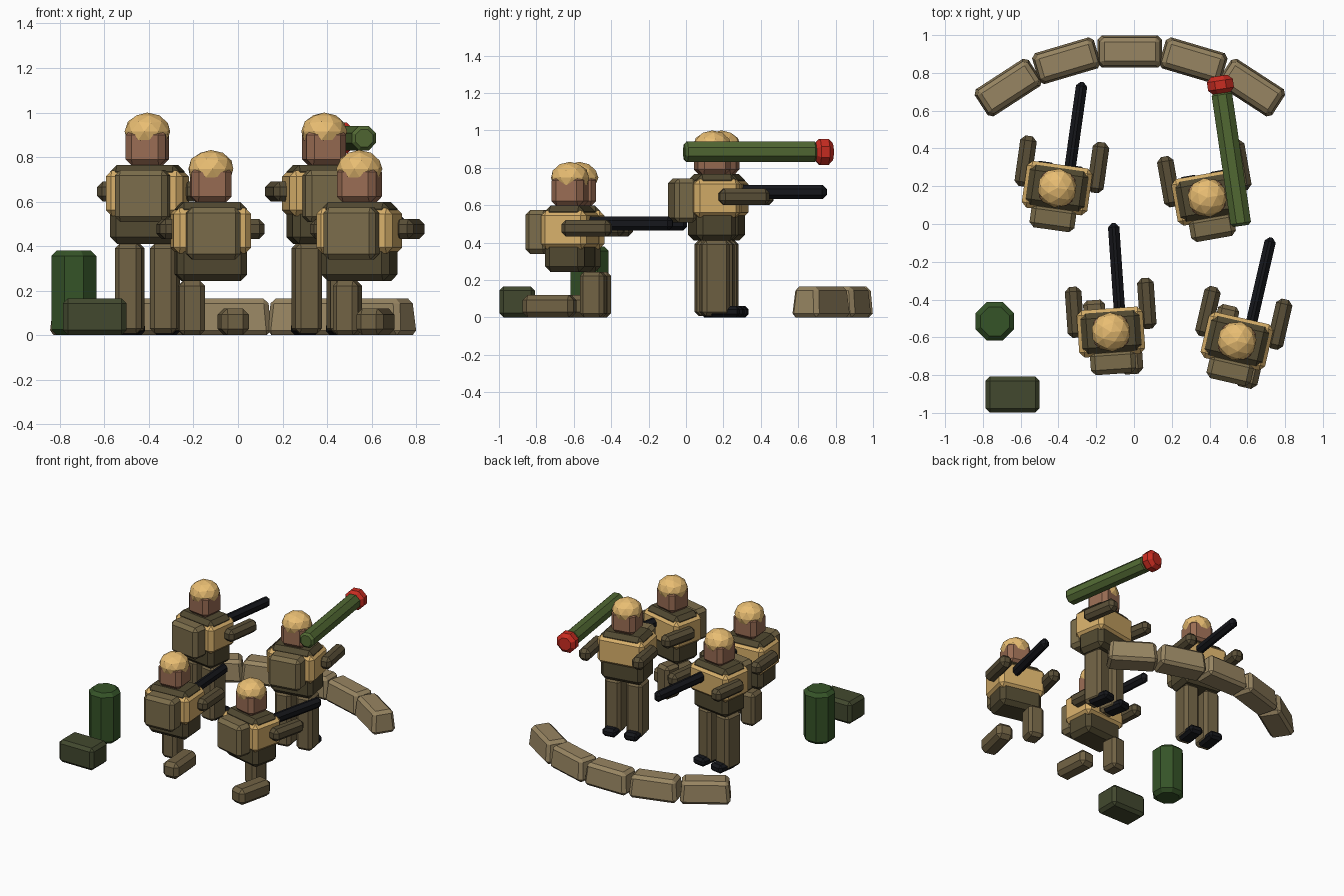
import bpy, bmesh
from math import radians, sin, cos
from mathutils import Matrix, Vector

if "Cube" in bpy.data.objects:
    bpy.data.objects.remove(bpy.data.objects["Cube"])


def material(name, rgb):
    m = bpy.data.materials.new(name)
    m.diffuse_color = [(c / 255) ** 2.2 for c in rgb] + [1]
    m.use_nodes = True
    m.node_tree.nodes["Principled BSDF"].inputs["Base Color"].default_value = m.diffuse_color
    return m


CLOTH = material("cloth", (112, 98, 70))
SLEEVE = material("sleeve", (90, 80, 58))
TUNIC = material("tunic", (82, 74, 52))
VEST = material("vest", (214, 174, 106))
HELMET = material("helmet", (232, 188, 114))
SKIN = material("skin", (152, 108, 84))
PACK = material("pack", (122, 108, 76))
SACK = material("sack", (150, 132, 98))
BLACK = material("black", (28, 29, 33))
TUBE = material("tube", (82, 104, 54))
RED = material("red", (200, 48, 38))
DRUM = material("drum", (56, 84, 44))
CRATE = material("crate", (68, 74, 50))


def finish(bm, name, mat, matrix):
    me = bpy.data.meshes.new(name)
    bm.to_mesh(me)
    bm.free()
    me.materials.append(mat)
    ob = bpy.data.objects.new(name, me)
    ob.matrix_world = matrix
    bpy.context.collection.objects.link(ob)
    return ob


def chamfer(bm, width, edges=None):
    bmesh.ops.bevel(bm, geom=edges or bm.edges[:], offset=width, segments=1,
                    profile=0.5, affect='EDGES', clamp_overlap=True)


def box(name, mat, frame, centre, size, bevel, taper=0.0):
    """Chamfered box; taper pulls the top in on every side."""
    bm = bmesh.new()
    bmesh.ops.create_cube(bm, size=1, matrix=Matrix.Diagonal((*size, 1)))
    for v in bm.verts:
        if v.co.z > 0:
            v.co.x -= taper if v.co.x > 0 else -taper
            v.co.y -= taper if v.co.y > 0 else -taper
    chamfer(bm, bevel)
    return finish(bm, name, mat, frame @ Matrix.Translation(centre))


def drum(name, mat, frame, radius, length, bevel):
    """Octagonal cylinder along local z with chamfered rims."""
    bm = bmesh.new()
    bmesh.ops.create_cone(bm, cap_ends=True, segments=8, radius1=radius, radius2=radius,
                          depth=length, matrix=Matrix.Rotation(radians(22.5), 4, 'Z'))
    rims = [e for e in bm.edges if abs(e.verts[0].co.z - e.verts[1].co.z) < 1e-5]
    chamfer(bm, bevel, rims)
    return finish(bm, name, mat, frame)


def placed(x, y, yaw, z=0):
    return Matrix.Translation((x, y, z)) @ Matrix.Rotation(radians(yaw), 4, 'Z')


def soldier(tag, x, y, yaw, kneeling=False, rifle=True):
    ground = placed(x, y, yaw)
    f = placed(x, y, yaw, -0.168 if kneeling else 0)

    # upper body
    box(tag + "_torso", TUNIC, f, (0, 0, 0.588), (0.315, 0.215, 0.355), 0.03)
    box(tag + "_vest", VEST, f, (0, 0, 0.637), (0.35, 0.25, 0.205), 0.027)
    box(tag + "_backpack", PACK, f, (0, -0.16, 0.625), (0.24, 0.125, 0.235), 0.025)
    box(tag + "_head", SKIN, f, (0, 0, 0.845), (0.18, 0.175, 0.17), 0.03)
    bm = bmesh.new()
    bmesh.ops.create_icosphere(bm, subdivisions=2, radius=1,
                               matrix=Matrix.Diagonal((0.104, 0.104, 0.085, 1)))
    finish(bm, tag + "_helmet", HELMET, f @ Matrix.Translation((0, 0, 0.915)))
    for side, ax, ay in (("left", -0.185, 0.118), ("right", 0.2, 0.138)):
        box(f"{tag}_{side}_arm", SLEEVE, f, (ax, ay, 0.645), (0.088, 0.27, 0.09), 0.025)
    if rifle:
        box(tag + "_rifle", BLACK, f, (0.053, 0.325, 0.67), (0.06, 0.5, 0.075), 0.022)

    # legs
    if kneeling:
        box(tag + "_raised_leg", CLOTH, ground, (-0.08, 0.11, 0.122), (0.115, 0.13, 0.244), 0.022)
        box(tag + "_kneeling_leg", CLOTH, ground, (0.095, -0.09, 0.06), (0.125, 0.28, 0.12), 0.028)
    else:
        for side, s in (("left", -1), ("right", 1)):
            box(f"{tag}_{side}_leg", CLOTH, ground, (s * 0.08, 0, 0.21), (0.12, 0.15, 0.405), 0.022)
            box(f"{tag}_{side}_boot", BLACK, ground, (s * 0.08, 0.045, 0.03), (0.105, 0.17, 0.06), 0.018)


soldier("standing_rifleman", -0.407, 0.19, -8)
soldier("launcher_carrier", 0.387, 0.14, 10, rifle=False)
soldier("kneeling_rifleman_a", -0.122, -0.572, 4, kneeling=True)
soldier("kneeling_rifleman_b", 0.545, -0.62, -13, kneeling=True)

# shoulder launcher with red warhead
rear, front = Vector((0.567, -0.01, 0.885)), Vector((0.463, 0.70, 0.885))
axis = (front - rear).normalized()
turn = axis.to_track_quat('Z', 'Y').to_matrix().to_4x4()
drum("launcher_tube", TUBE, Matrix.Translation((rear + front) / 2) @ turn, 0.059, (front - rear).length, 0.015)
drum("launcher_warhead", RED, Matrix.Translation(front + axis * 0.037) @ turn, 0.075, 0.095, 0.025)

# curved sandbag wall
for i in range(-2, 3):
    a = radians(16.5 * i)
    box(f"sandbag_{i + 3}", SACK, placed(-0.022 + 1.183 * sin(a), -0.27 + 1.183 * cos(a), -16.5 * i),
        (0, 0, 0.0825), (0.345, 0.175, 0.165), 0.022, 0.015)

# supplies
drum("fuel_drum", DRUM, Matrix.Translation((-0.737, -0.515, 0.19)), 0.11, 0.38, 0.025)
box("supply_crate", CRATE, Matrix.Identity(4), (-0.643, -0.903, 0.083), (0.285, 0.19, 0.165), 0.022)
